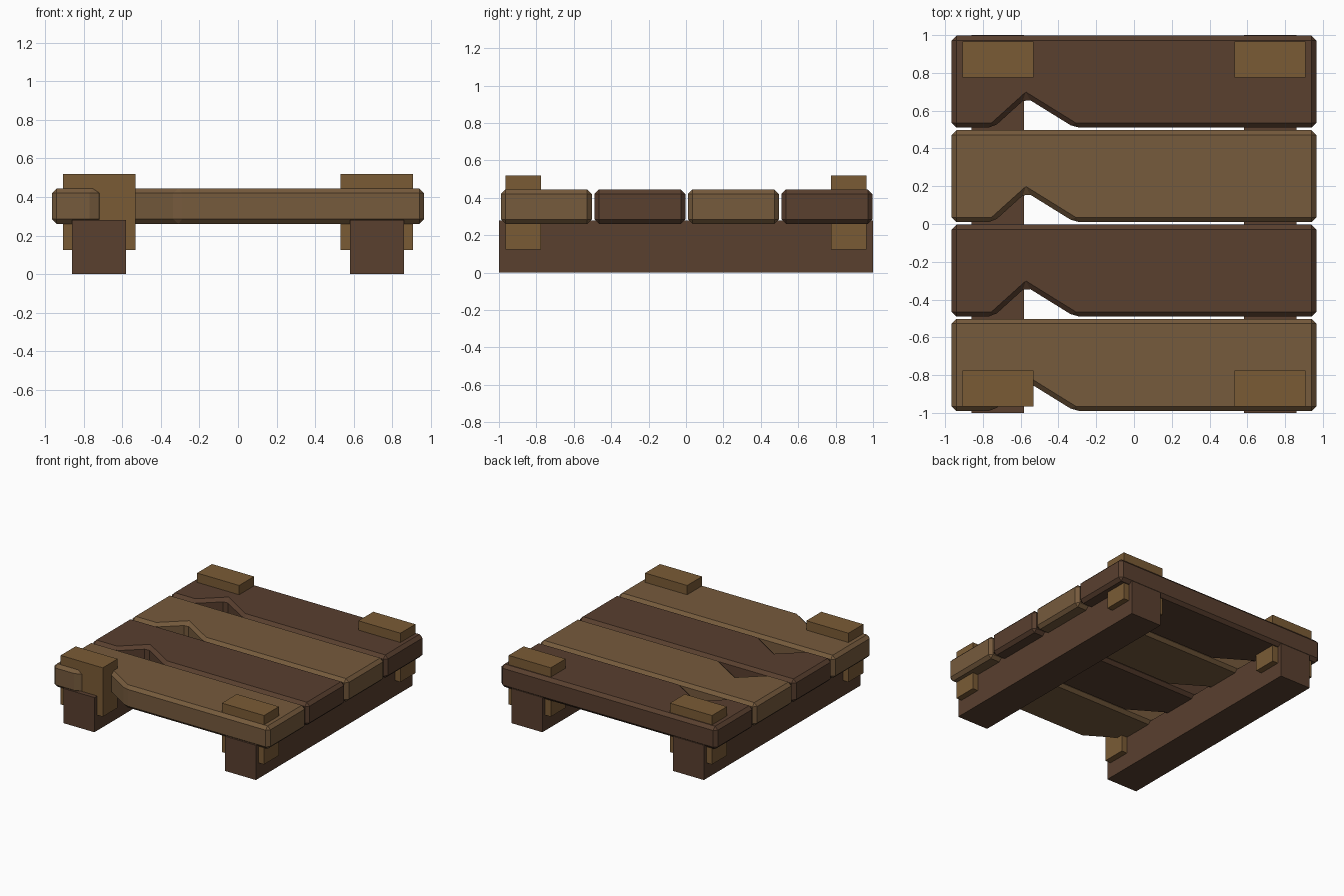
import bpy
import bmesh

if "Cube" in bpy.data.objects:
    bpy.data.objects.remove(bpy.data.objects["Cube"])


def material(name, color):
    m = bpy.data.materials.new(name)
    m.diffuse_color = (*color, 1)
    m.use_nodes = True
    m.node_tree.nodes["Principled BSDF"].inputs["Base Color"].default_value = m.diffuse_color
    return m


light_wood = material("light_wood", (0.18, 0.103, 0.046))
dark_wood = material("dark_wood", (0.1, 0.05, 0.028))
peg_wood = material("peg_wood", (0.195, 0.105, 0.036))


def prism(name, outline, z0, z1, mat, bevel=0):
    """Extrude a flat outline upwards, with optional chamfered edges."""
    bm = bmesh.new()
    base = bm.faces.new([bm.verts.new((x, y, z0)) for x, y in outline])
    ext = bmesh.ops.extrude_face_region(bm, geom=[base], use_keep_orig=True)
    top = [v for v in ext["geom"] if isinstance(v, bmesh.types.BMVert)]
    bmesh.ops.translate(bm, verts=top, vec=(0, 0, z1 - z0))
    bmesh.ops.recalc_face_normals(bm, faces=bm.faces)
    mesh = bpy.data.meshes.new(name)
    bm.to_mesh(mesh)
    bm.free()
    mesh.materials.append(mat)
    obj = bpy.data.objects.new(name, mesh)
    bpy.context.collection.objects.link(obj)
    if bevel:
        mod = obj.modifiers.new("chamfer", "BEVEL")
        mod.width = bevel
        mod.segments = 1
        mod.limit_method = "ANGLE"
        mod.angle_limit = 0.4
    return obj


def rect(x0, x1, y0, y1):
    return [(x0, y0), (x1, y0), (x1, y1), (x0, y1)]


# Planks, each with a chipped notch in its front edge
for i in range(4):
    front = -0.99 + 0.5 * i
    back = front + 0.487
    outline = [(-0.965, front), (-0.745, front), (-0.57, front + 0.158),
               (-0.315, front), (0.965, front), (0.965, back), (-0.965, back)]
    prism(f"plank_{i + 1}", outline, 0.26, 0.445,
          dark_wood if i % 2 else light_wood, 0.025)

# Runners beneath, and pegs through the four corners
for side, s in (("left", -1), ("right", 1)):
    x0, x1 = sorted((s * 0.582, s * 0.86))
    prism(f"{side}_runner", rect(x0, x1, -1, 1), 0, 0.28, dark_wood)
    x0, x1 = sorted((s * 0.532, s * 0.908))
    for end, e in (("front", -1), ("back", 1)):
        y0, y1 = sorted((e * 0.775, e * 0.965))
        prism(f"{end}_{side}_peg", rect(x0, x1, y0, y1), 0.125, 0.52, peg_wood)
